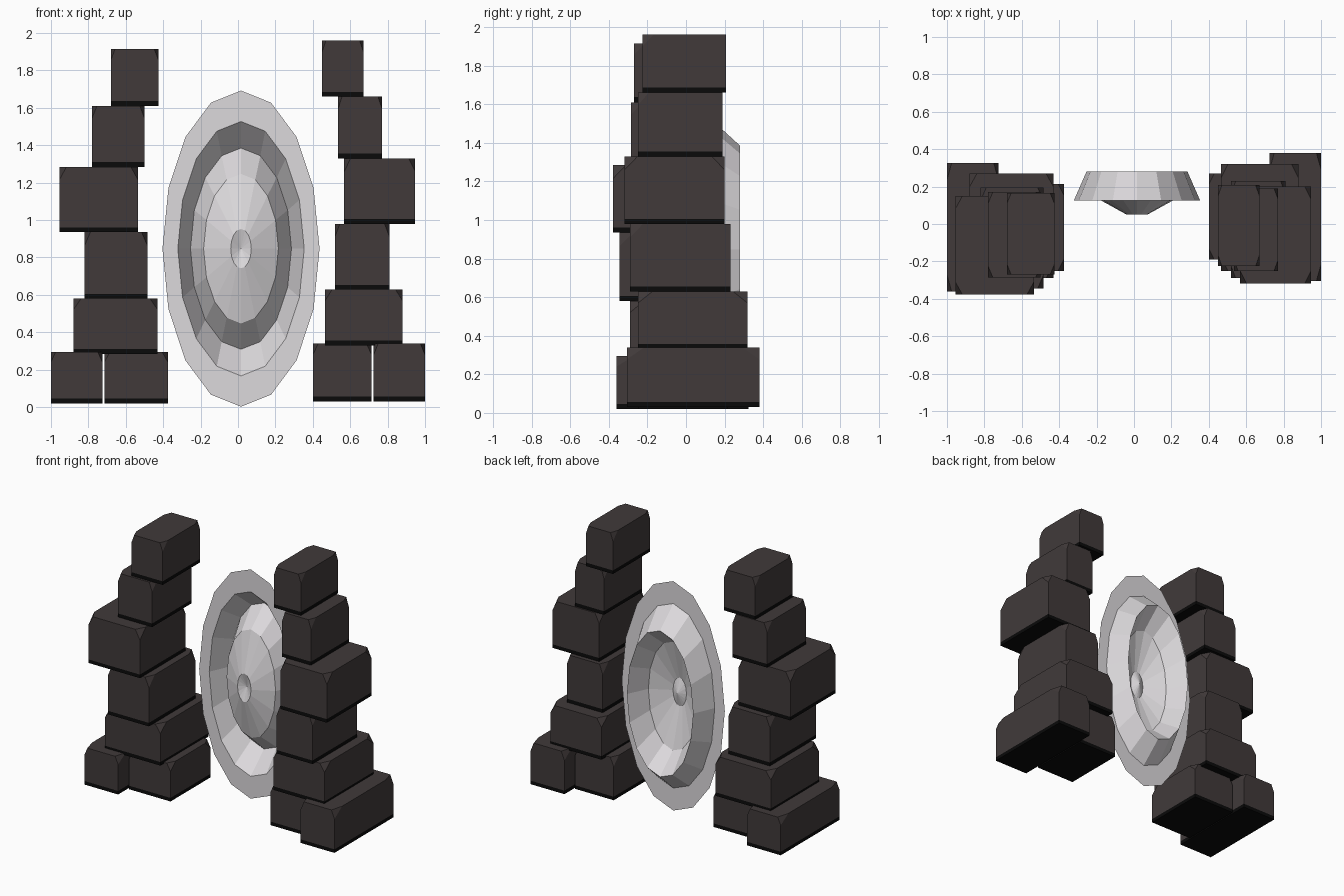
import bpy, bmesh, math
from mathutils import Vector

if "Cube" in bpy.data.objects:
    bpy.data.objects.remove(bpy.data.objects["Cube"])


def material(name, rgb):
    m = bpy.data.materials.new(name)
    m.diffuse_color = (*rgb, 1)
    m.use_nodes = True
    m.node_tree.nodes["Principled BSDF"].inputs["Base Color"].default_value = m.diffuse_color
    return m


STONE = material("dark stone", (0.052, 0.042, 0.042))
BLACK = material("black underside", (0.003, 0.003, 0.003))
PALE = material("pale grey", (0.72, 0.70, 0.72))


def finish(bm, name, mats):
    me = bpy.data.meshes.new(name)
    bm.to_mesh(me)
    bm.free()
    for m in mats:
        me.materials.append(m)
    ob = bpy.data.objects.new(name, me)
    bpy.context.collection.objects.link(ob)
    return ob


def stone(name, x0, x1, y0, y1, z0, z1):
    """Block with its four top corners cut off and a black base band."""
    bm = bmesh.new()
    bmesh.ops.create_cube(bm, size=1)
    # stretch so that one bevel width gives different cuts along x, y and z
    pre = Vector((1 / 0.09, 1 / 0.13, 1 / 0.2))
    bmesh.ops.scale(bm, vec=pre, verts=bm.verts)
    top = [v for v in bm.verts if v.co.z > 0]
    bmesh.ops.bevel(bm, geom=top, offset=1, offset_type='OFFSET',
                    segments=1, affect='VERTICES')
    size = Vector((x1 - x0, y1 - y0, z1 - z0))
    mid = Vector((x0 + x1, y0 + y1, z0 + z1)) / 2
    for v in bm.verts:
        v.co = Vector(v.co[i] / pre[i] * size[i] + mid[i] for i in range(3))
    band = z0 + 0.026
    bmesh.ops.bisect_plane(bm, geom=bm.verts[:] + bm.edges[:] + bm.faces[:],
                           plane_co=(0, 0, band), plane_no=(0, 0, 1))
    for f in bm.faces:
        f.material_index = int(f.calc_center_median().z < band)
    bmesh.ops.recalc_face_normals(bm, faces=bm.faces)
    return finish(bm, name, [STONE, BLACK])


# Stone pillars: x0, x1, y0, y1, z0, z1
pillars = {
    "left": [
        (-1.0, -0.725, -0.36, 0.325, 0.02, 0.295),
        (-0.715, -0.375, -0.25, 0.215, 0.02, 0.295),
        (-0.88, -0.43, -0.29, 0.27, 0.285, 0.58),
        (-0.82, -0.485, -0.345, 0.195, 0.58, 0.935),
        (-0.955, -0.535, -0.378, 0.15, 0.935, 1.285),
        (-0.78, -0.50, -0.285, 0.17, 1.285, 1.61),
        (-0.68, -0.425, -0.27, 0.165, 1.61, 1.915)],
    "right": [
        (0.40, 0.715, -0.19, 0.27, 0.03, 0.34),
        (0.725, 1.0, -0.305, 0.38, 0.03, 0.34),
        (0.465, 0.88, -0.25, 0.32, 0.33, 0.628),
        (0.518, 0.81, -0.29, 0.23, 0.628, 0.98),
        (0.568, 0.947, -0.318, 0.20, 0.98, 1.33),
        (0.535, 0.77, -0.25, 0.19, 1.33, 1.66),
        (0.45, 0.67, -0.225, 0.208, 1.66, 1.96)],
}
for side, blocks in pillars.items():
    for i, b in enumerate(blocks):
        stone(f"{side}_pillar_stone_{i + 1}", *b)

# Portal: thin faceted sheet of 16-sided oval rings (rx, rz, y)
rings = [(0.42, 0.845, 0.125), (0.338, 0.68, 0.125), (0.27, 0.538, 0.28),
         (0.2, 0.4, 0.13), (0.055, 0.105, 0.05)]
CX, CZ, N = 0.016, 0.847, 16
bm = bmesh.new()
loops = []
for rx, rz, y in rings:
    loops.append([bm.verts.new((CX + rx * math.cos(2 * math.pi * k / N), y,
                                CZ + rz * math.sin(2 * math.pi * k / N)))
                  for k in range(N)])
for a, b in zip(loops, loops[1:]):
    for k in range(N):
        j = (k + 1) % N
        bm.faces.new((a[k], a[j], b[j], b[k]))
centre = bm.verts.new((CX, 0.08, CZ))
for k in range(N):
    bm.faces.new((loops[-1][k], loops[-1][(k + 1) % N], centre))
bm.normal_update()
for f in bm.faces:
    if f.normal.y > 0:
        f.normal_flip()
finish(bm, "portal_disc", [PALE])
